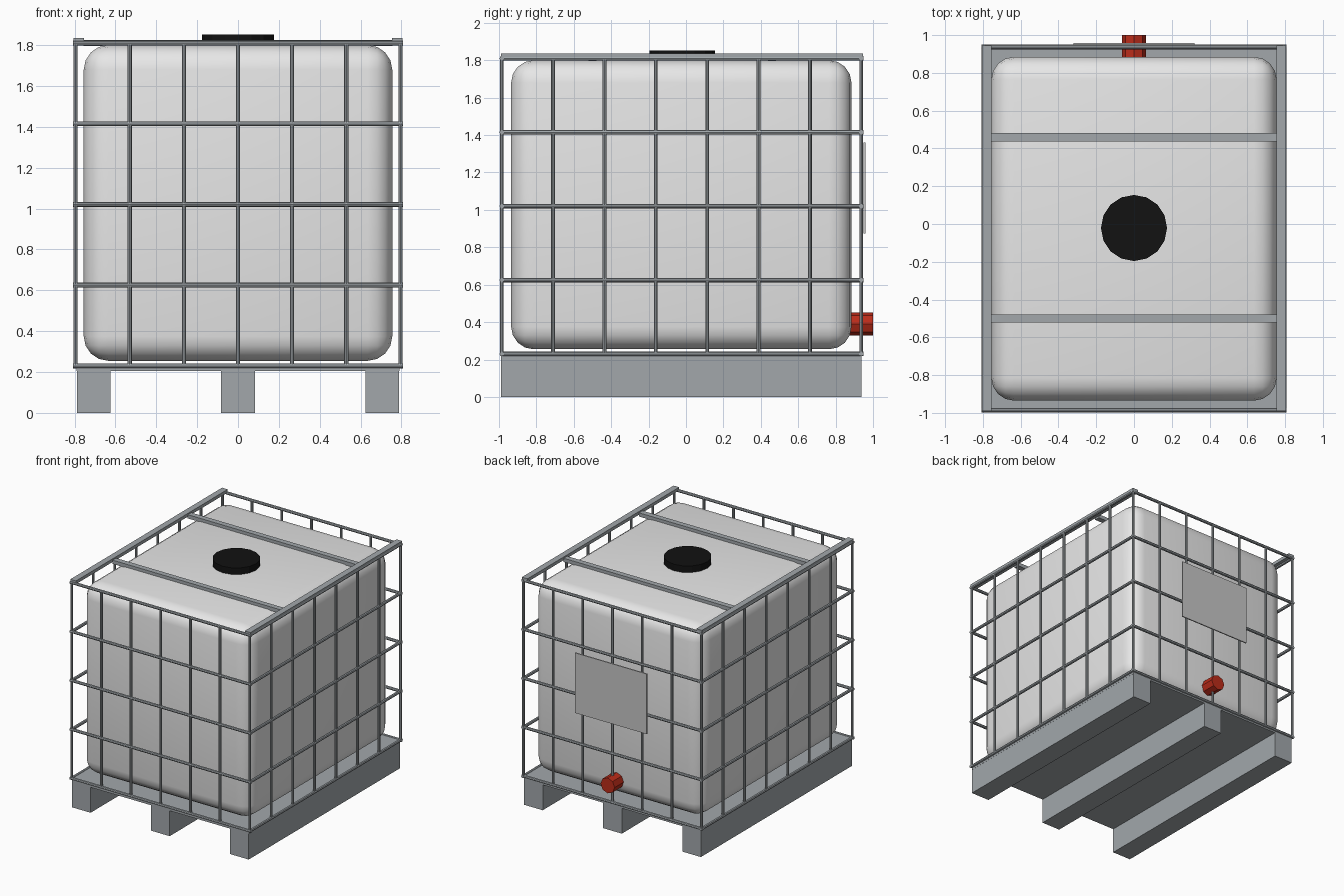
import bpy
from math import radians
from mathutils import Vector

cube = bpy.data.objects.get("Cube")
if cube:
    bpy.data.objects.remove(cube, do_unlink=True)


def material(name, rgb):
    m = bpy.data.materials.new(name)
    m.use_nodes = True
    color = (*rgb, 1)
    m.diffuse_color = color
    m.node_tree.nodes["Principled BSDF"].inputs["Base Color"].default_value = color
    return m


white = material("tank white", (0.80, 0.80, 0.80))
steel = material("galvanised steel", (0.36, 0.39, 0.41))
plate_grey = material("plate grey", (0.57, 0.57, 0.57))
black = material("cap black", (0.006, 0.006, 0.006))
red = material("valve red", (0.50, 0.025, 0.01))


def finish(name, mat):
    ob = bpy.context.object
    ob.name = name
    ob.data.materials.append(mat)
    return ob


def box(name, low, high, mat):
    low, high = Vector(low), Vector(high)
    bpy.ops.mesh.primitive_cube_add(size=1, location=(low + high) / 2)
    ob = finish(name, mat)
    ob.scale = high - low
    bpy.ops.object.transform_apply(location=False, rotation=False, scale=True)
    return ob


def tube(name, start, end, radius, mat, sides=8):
    start, end = Vector(start), Vector(end)
    axis = end - start
    bpy.ops.mesh.primitive_cylinder_add(
        vertices=sides, radius=radius, depth=axis.length, location=(start + end) / 2,
        rotation=axis.to_track_quat('Z', 'Y').to_euler())
    return finish(name, mat)


# Main dimensions
MID_Y = -0.025
SIDE = 0.795
FRONT, BACK = -0.985, 0.937
BOTTOM, TOP = 0.23, 1.81
WIRE = 0.012

# Pallet: deck on three skids
box("pallet_deck", (-0.79, -0.99, 0.205), (0.79, 0.937, 0.235), steel)
for name, x in (("right", -0.706), ("middle", 0), ("left", 0.706)):
    box(name + "_skid", (x - 0.083, -0.99, 0), (x + 0.083, 0.937, 0.206), steel)

# Rounded tank
tank = box("tank", (-0.755, -0.935, 0.255), (0.755, 0.885, 1.80), white)
bevel = tank.modifiers.new("rounded edges", 'BEVEL')
bevel.width = 0.12
bevel.segments = 4
bpy.ops.object.modifier_apply(modifier=bevel.name)
bpy.ops.object.shade_smooth_by_angle(angle=radians(40))

# Cage: horizontal rails around all four sides
for i in range(5):
    z = BOTTOM + (TOP - BOTTOM) * i / 4
    for name, y in (("front", FRONT), ("back", BACK)):
        tube(name + "_rail", (-SIDE - WIRE, y, z), (SIDE + WIRE, y, z), WIRE, steel)
    for name, x in (("right", -SIDE), ("left", SIDE)):
        tube(name + "_rail", (x, FRONT - 0.006, z), (x, BACK + WIRE, z), WIRE, steel)

# Cage: upright wires, corners belong to the front and back
for i in range(7):
    x = -SIDE + 2 * SIDE * i / 6
    for name, y in (("front", FRONT), ("back", BACK)):
        tube(name + "_upright", (x, y, BOTTOM), (x, y, TOP), WIRE * 0.85, steel)
for i in range(1, 7):
    y = FRONT + (BACK - FRONT) * i / 7
    for name, x in (("right", -SIDE), ("left", SIDE)):
        tube(name + "_upright", (x, y, BOTTOM), (x, y, TOP), WIRE * 0.85, steel)

# Top frame: two side bars and two cross bars
for name, x in (("right", -0.779), ("left", 0.779)):
    box(name + "_top_bar", (x - 0.025, -0.99, 1.81), (x + 0.025, 0.945, 1.836), steel)
for name, y in (("front", -0.50), ("back", 0.46)):
    box(name + "_cross_bar", (-0.756, y - 0.022, 1.795), (0.756, y + 0.022, 1.825), steel)

# Filler cap
tube("filler_cap", (0, MID_Y + 0.004, 1.78), (0, MID_Y + 0.004, 1.853), 0.175, black, 16)

# Drain valve and blank plate on the back
tube("drain_valve", (0, 0.86, 0.39), (0, 1.0, 0.39), 0.0625, red)
box("back_plate", (-0.32, 0.95, 0.875), (0.32, 0.959, 1.36), plate_grey)
